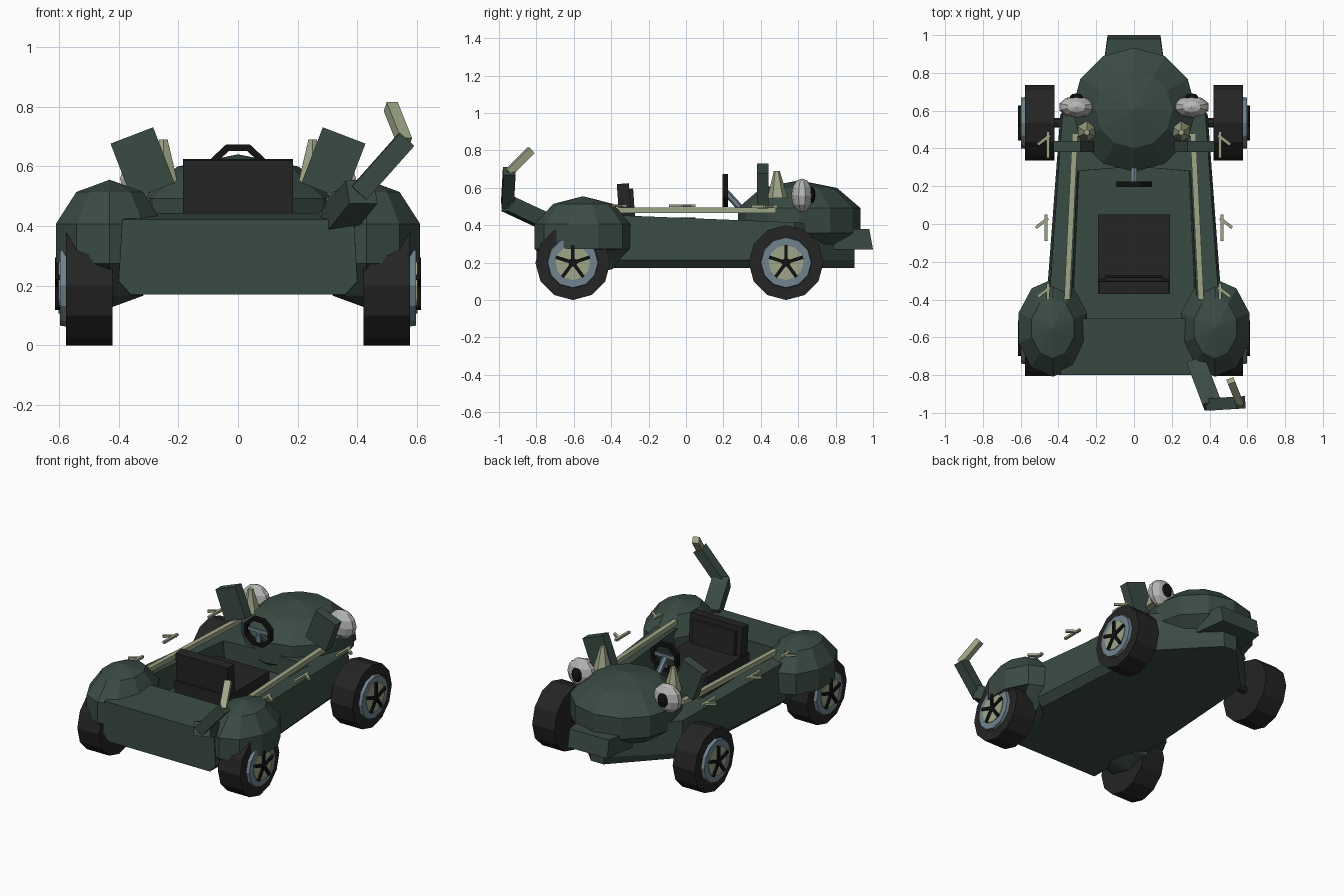
import bpy, bmesh, math
from mathutils import Vector, Matrix

if "Cube" in bpy.data.objects:
    bpy.data.objects.remove(bpy.data.objects["Cube"])


def material(name, r, g, b):
    m = bpy.data.materials.new(name)
    m.diffuse_color = (r, g, b, 1)
    m.use_nodes = True
    m.node_tree.nodes["Principled BSDF"].inputs["Base Color"].default_value = m.diffuse_color
    return m


GREEN = material("dark green", .042, .070, .057)
BLACK = material("rubber black", .018, .018, .018)
PITCH = material("pitch black", .006, .006, .006)
CREAM = material("bone cream", .34, .38, .245)
GREY = material("eye grey", .47, .47, .46)
BLUE = material("steel blue", .16, .225, .27)


def finish(name, bm, mat, matrix=None):
    if matrix is not None:
        bm.transform(matrix)
    bmesh.ops.recalc_face_normals(bm, faces=bm.faces)
    me = bpy.data.meshes.new(name)
    bm.to_mesh(me)
    bm.free()
    me.materials.append(mat)
    ob = bpy.data.objects.new(name, me)
    bpy.context.collection.objects.link(ob)
    return ob


def place(loc, size=(1, 1, 1), rot=None):
    return Matrix.Translation(loc) @ (rot or Matrix()) @ Matrix.Diagonal((*size, 1))


def box(name, loc, size, mat, rot=None):
    bm = bmesh.new()
    bmesh.ops.create_cube(bm, size=1)
    return finish(name, bm, mat, place(loc, size, rot))


def along(d):
    return Vector(d).to_track_quat('Z', 'Y').to_matrix().to_4x4()


def beam(name, p, q, w, h, mat):
    p, q = Vector(p), Vector(q)
    return box(name, (p + q) / 2, (w, h, (q - p).length), mat, along(q - p))


def cone(name, p, q, r1, r2, n, mat):
    p, q = Vector(p), Vector(q)
    bm = bmesh.new()
    bmesh.ops.create_cone(bm, cap_ends=True, segments=n, radius1=r1, radius2=r2,
                          depth=(q - p).length)
    return finish(name, bm, mat, place((p + q) / 2, rot=along(q - p)))


def ball(name, loc, size, n, rings, mat, edit=None):
    bm = bmesh.new()
    bmesh.ops.create_uvsphere(bm, u_segments=n, v_segments=rings, radius=1)
    bm.transform(place(loc, size))
    if edit:
        edit(bm)
    return finish(name, bm, mat)


# Hull with sunken cockpit, lofted through stacked outlines
def mirrored(pts):
    return pts + [(-x, y) for x, y in reversed(pts)]


def deck(y):
    return .42 + .035 * max(0, 1 - abs(y + .33) / .5) - .06 * max(0, y - .5)


outer = mirrored([(.40, -.8), (.41, -.42), (.46, -.36), (.39, .58), (.05, .9)])
inner = mirrored([(.31, -.5), (.33, -.45), (.33, -.36), (.30, .28), (.05, .3)])
loops = [
    [(x * .9, y, .17) for x, y in outer],
    [(x, y, .215) for x, y in outer],
    [(x * .97, y, deck(y)) for x, y in outer],
    [(x, y, deck(y)) for x, y in inner],
    [(x * .97, y, .30) for x, y in inner],
]
bm = bmesh.new()
rows = [[bm.verts.new(p) for p in lp] for lp in loops]
for a, b in zip(rows, rows[1:]):
    for i in range(len(a)):
        j = (i + 1) % len(a)
        bm.faces.new((a[i], a[j], b[j], b[i]))
bm.faces.new(rows[0])
bm.faces.new(rows[-1])
finish("hull", bm, GREEN)

# Rounded nose and snout tip
ball("nose", (0, .605, .425), (.345, .345, .215), 12, 5, GREEN)
bm = bmesh.new()
bmesh.ops.create_cube(bm, size=1)
for v in bm.verts:
    front, top = v.co.y > 0, v.co.z > 0
    v.co = ((.14 if front else .17) * (1 if v.co.x > 0 else -1),
            (.98 if top else 1.0) if front else .78, .38 if top else .27)
finish("snout_tip", bm, GREEN)

# Seat
box("seat_base", (0, -.16, .37), (.38, .42, .145), BLACK)
lean = Matrix.Rotation(math.radians(4), 4, 'X')
box("seat_back", (0, -.33, .515), (.37, .065, .215), BLACK, lean)
box("seat_cushion", (0, -.29, .52), (.30, .025, .15), BLACK, lean)

# Steering wheel: eight-sided ring with spokes and column
bm = bmesh.new()
ring = []
for i in range(8):
    a = math.radians(22.5 + 45 * i)
    ring.append([bm.verts.new((r * math.cos(a), y, .585 + r * .93 * math.sin(a)))
                 for r, y in ((.103, .195), (.103, .225), (.078, .225), (.078, .195))])
for i in range(8):
    a, b = ring[i], ring[(i + 1) % 8]
    for k in range(4):
        m = (k + 1) % 4
        bm.faces.new((a[k], a[m], b[m], b[k]))
finish("steering_ring", bm, PITCH)
box("steering_crossbar", (0, .21, .59), (.17, .012, .022), BLUE)
box("steering_lower_spoke", (0, .21, .55), (.03, .012, .09), BLUE)
cone("steering_column", (0, .21, .58), (0, .32, .46), .018, .018, 6, BLUE)


# Rear fender: outer lower part is lifted clear of the wheel
def lift(bm):
    for v in bm.verts:
        if abs(v.co.x) > .44 and v.co.z < .265:
            v.co.z = .265


def wheel(s, y, label):
    c = Vector((0, y, .2))

    def disc(name, x0, x1, r0, r1, n, mat):
        cone(label + name, c + Vector((s * x0, 0, 0)), c + Vector((s * x1, 0, 0)),
             r0, r1, n, mat)
    disc("_tyre", .42, .577, .2, .2, 12, BLACK)
    disc("_rim", .57, .597, .138, .134, 12, BLUE)
    disc("_hub_plate", .59, .602, .093, .093, 12, CREAM)
    disc("_hub_cap", .595, .613, .03, .022, 5, PITCH)
    for i in range(5):
        a = math.radians(90 + 72 * i)
        d = Vector((0, math.cos(a), math.sin(a)))
        p = c + Vector((s * .603, 0, 0))
        beam(label + "_spoke", p, p + d * .095, .02, .018, PITCH)


# Everything repeated left and right
for s, side in ((1, "right"), (-1, "left")):
    wheel(s, .535, side + "_front_wheel")
    wheel(s, -.605, side + "_rear_wheel")
    ball(side + "_fender", (s * .43, -.55, .34), (.2, .272, .215), 10, 5, GREEN, lift)

    # Bone rails beside the cockpit
    beam(side + "_rail", (s * .355, -.40, .48), (s * .312, .48, .48), .03, .03, CREAM)

    # Brow plate, horn and eye
    box(side + "_brow", (s * .32, .41, .61), (.153, .06, .20), GREEN,
        Matrix.Rotation(math.radians(21 * s), 4, 'Y'))
    cone(side + "_horn", (s * .25, .49, .545), (s * .25, .485, .69), .055, .016, 6, CREAM)
    ball(side + "_eye", (s * .305, .62, .558), (.095, .058, .092), 10, 6, GREY)
    ball(side + "_pupil", (s * .305, .672, .562), (.036, .02, .045), 8, 6, PITCH)

    # Forked thorns along the flank
    for y, x, z in ((.42, .455, .50), (-.02, .465, .505), (-.385, .455, .505)):
        beam(side + "_thorn", (s * x, y - .07, z), (s * x, y + .07, z), .016, .014, CREAM)
        beam(side + "_thorn_fork", (s * (x - .01), y + .05, z),
             (s * (x + .055), y, z), .016, .014, CREAM)

# Axle between the front wheels
cone("front_axle", (-.43, .535, .2), (.43, .535, .2), .025, .025, 8, BLACK)

# Bent tail at the rear right corner
beam("tail_base", (.33, -.73, .41), (.415, -.955, .515), .10, .085, GREEN)
beam("tail_middle", (.405, -.955, .51), (.565, -.945, .69), .065, .065, GREEN)
beam("tail_tip", (.56, -.95, .68), (.512, -.83, .80), .04, .04, CREAM)
